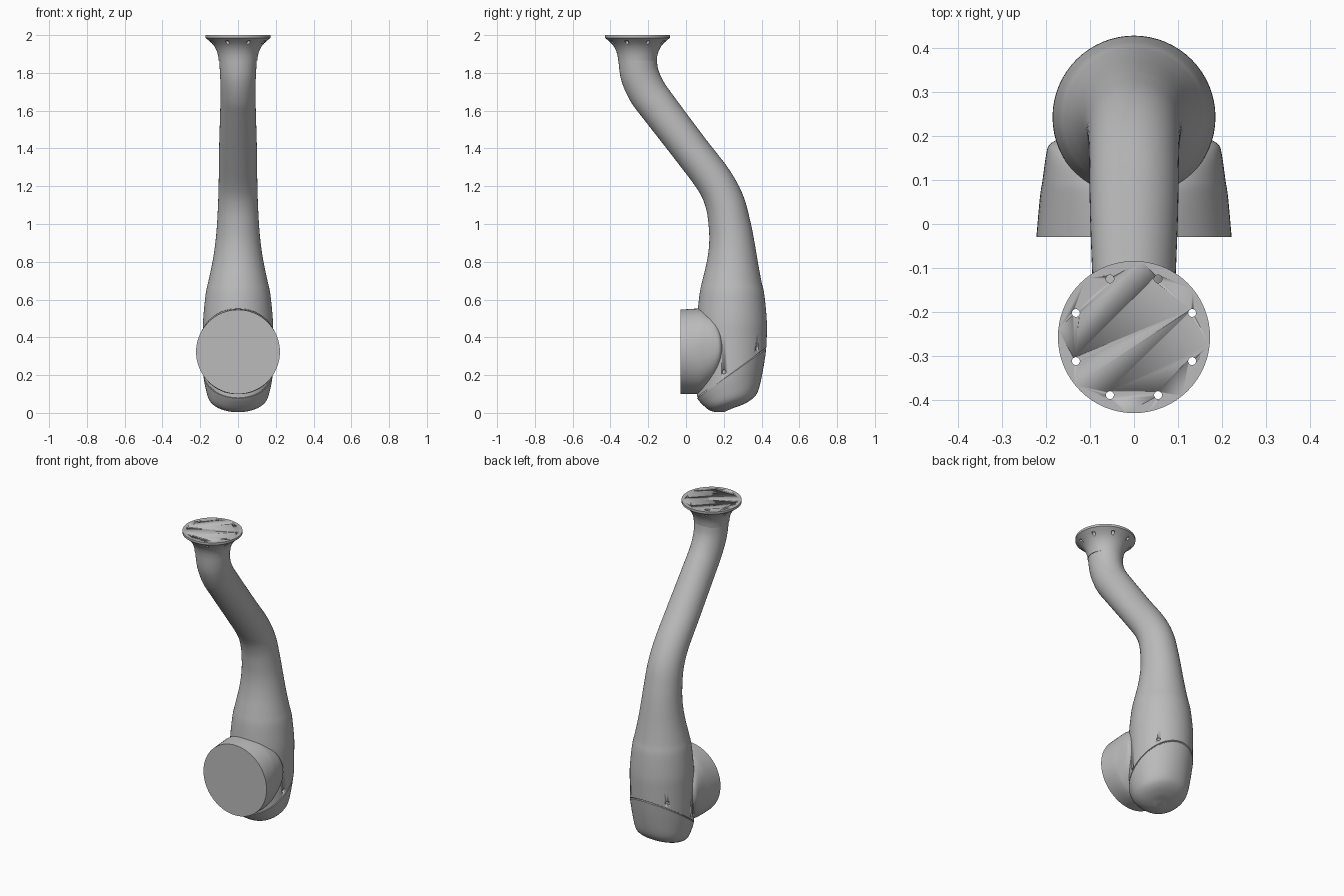
import bpy, bmesh, math
from mathutils import Vector, Matrix

cube = bpy.data.objects.get("Cube")
if cube:
    bpy.data.objects.remove(cube, do_unlink=True)

grey = bpy.data.materials.new("plain grey")
grey.use_nodes = True
grey.diffuse_color = (0.5, 0.5, 0.5, 1)
grey.node_tree.nodes["Principled BSDF"].inputs["Base Color"].default_value = (0.5, 0.5, 0.5, 1)

SIDES = 64


def finish(name, bm, angle=35):
    bmesh.ops.recalc_face_normals(bm, faces=bm.faces)
    mesh = bpy.data.meshes.new(name)
    bm.to_mesh(mesh)
    bm.free()
    ob = bpy.data.objects.new(name, mesh)
    bpy.context.collection.objects.link(ob)
    mesh.materials.append(grey)
    for o in bpy.context.selected_objects:
        o.select_set(False)
    ob.select_set(True)
    bpy.context.view_layer.objects.active = ob
    bpy.ops.object.shade_smooth_by_angle(angle=math.radians(angle))
    return ob


def smooth_rows(rows, steps):
    """Catmull-Rom interpolation of rows of numbers."""
    out = []
    for i in range(len(rows) - 1):
        a, b, c, d = (rows[max(0, min(len(rows) - 1, i + k))] for k in (-1, 0, 1, 2))
        for s in range(steps):
            t = s / steps
            out.append([0.5 * (2 * q + (r - p) * t + (2 * p - 5 * q + 4 * r - u) * t * t
                               + (3 * q - p - 3 * r + u) * t ** 3)
                        for p, q, r, u in zip(a, b, c, d)])
    return out + [list(rows[-1])]


def loft(name, rows):
    """Rows: y, z of two opposite rim points, half width in x, squareness."""
    bm = bmesh.new()
    rings = []
    for y0, z0, y1, z1, rx, power in rows:
        ring = []
        for i in range(SIDES):
            a = math.tau * i / SIDES
            c, s = math.cos(a), math.sin(a)
            u = math.copysign(abs(c) ** (2 / power), c)
            v = math.copysign(abs(s) ** (2 / power), s)
            ring.append(bm.verts.new((rx * v, (y0 + y1) / 2 + u * (y0 - y1) / 2,
                                      (z0 + z1) / 2 + u * (z0 - z1) / 2)))
        rings.append(ring)
    for a, b in zip(rings, rings[1:]):
        for i in range(SIDES):
            j = (i + 1) % SIDES
            bm.faces.new((a[i], a[j], b[j], b[i]))
    bm.faces.new(rings[0])
    bm.faces.new(rings[-1])
    return finish(name, bm)


def drill(target, holes):
    """Cut round holes: centre, direction, radius, length."""
    bm = bmesh.new()
    for centre, direction, radius, length in holes:
        turn = Vector(direction).to_track_quat('Z', 'Y').to_matrix().to_4x4()
        bmesh.ops.create_cone(bm, cap_ends=True, segments=20, radius1=radius, radius2=radius,
                              depth=length, matrix=Matrix.Translation(centre) @ turn)
    cutter = finish("hole_cutter", bm)
    cutter.hide_render = True
    bpy.context.view_layer.objects.active = target
    mod = target.modifiers.new("holes", 'BOOLEAN')
    mod.operation, mod.solver, mod.object = 'DIFFERENCE', 'EXACT', cutter
    bpy.ops.object.modifier_move_to_index(modifier=mod.name, index=0)
    bpy.ops.object.modifier_apply(modifier=mod.name)
    bpy.data.objects.remove(cutter, do_unlink=True)


# Curved tube widening into the lower housing: y, z, radius, half width
path = [(-.257, 1.88, .102, .1), (-.245, 1.79, .102, .095), (-.205, 1.7, .102, .092),
        (-.14, 1.61, .1, .094), (.02, 1.4, .097, .1), (.145, 1.235, .099, .102),
        (.203, 1.12, .104, .105), (.23, 1.0, .111, .111), (.242, .9, .12, .12),
        (.245, .8, .135, .135), (.243, .7, .156, .156), (.243, .63, .171, .171),
        (.243, .5, .184, .184), (.243, .42, .185, .185)]
rows = []
for i, (y, z, r, rx) in enumerate(path):
    before, after = path[max(i - 1, 0)], path[min(i + 1, len(path) - 1)]
    t = Vector((after[0] - before[0], after[1] - before[1])).normalized()
    if i in (0, len(path) - 1):
        t = Vector((0, -1))
    rows.append((y + t.y * r, z - t.x * r, y - t.y * r, z + t.x * r, rx, 2))
SEAM = (.058, .084, .426, .347, .185, 2)
body = loft("tube_body", smooth_rows(rows, 6) + [SEAM])

# Screw recesses just above the slanted seam
axis_y, screws = .243, []
for side in (-1, 1):
    for y, z in ((.2, .217), (.375, .343)):
        x = side * math.sqrt(.185 ** 2 - (y - axis_y) ** 2)
        screws.append(((x, y, z), (x, y - axis_y, 0), .011, .03))
drill(body, screws)

# Slanted bottom cap, set back slightly at the seam
cap = [(.058, .078, .425, .338, .184, 2), (.072, .06, .41, .24, .175, 2),
       (.098, .034, .385, .125, .156, 2.1), (.125, .014, .355, .078, .126, 2.2),
       (.16, .004, .305, .046, .08, 2.1), (.205, .006, .26, .03, .03, 2)]
neck = [(.064, .088, .42, .35, .18, 2), (.064, .08, .42, .342, .18, 2)]
loft("bottom_cap", neck + smooth_rows(cap, 5))

# Round inlet puck on the front, rounding off into the housing
inlet = [(-.03, .1, -.03, .546, .222, 2), (.06, .1, .06, .552, .214, 2.15),
         (.1, .117, .1, .546, .208, 2.3), (.15, .16, .15, .525, .201, 2.4),
         (.178, .215, .178, .48, .194, 2.4), (.192, .27, .192, .42, .175, 2.3)]
loft("front_inlet", smooth_rows(inlet, 5))

# Flared mounting flange, turned on a vertical axis
flare = [(.173, 2), (.173, 1.986), (.155, 1.972), (.138, 1.956), (.124, 1.939),
         (.112, 1.915), (.105, 1.89), (.102, 1.865)]
centre = -.257
flange = loft("top_flange", [(centre - r, z, centre + r, z, r, 2) for r, z in flare])
bolts = []
for i in range(8):
    a = math.tau * (i + .5) / 8
    bolts.append(((.143 * math.cos(a), centre + .143 * math.sin(a), 1.97), (0, 0, 1), .009, .1))
drill(flange, bolts)
